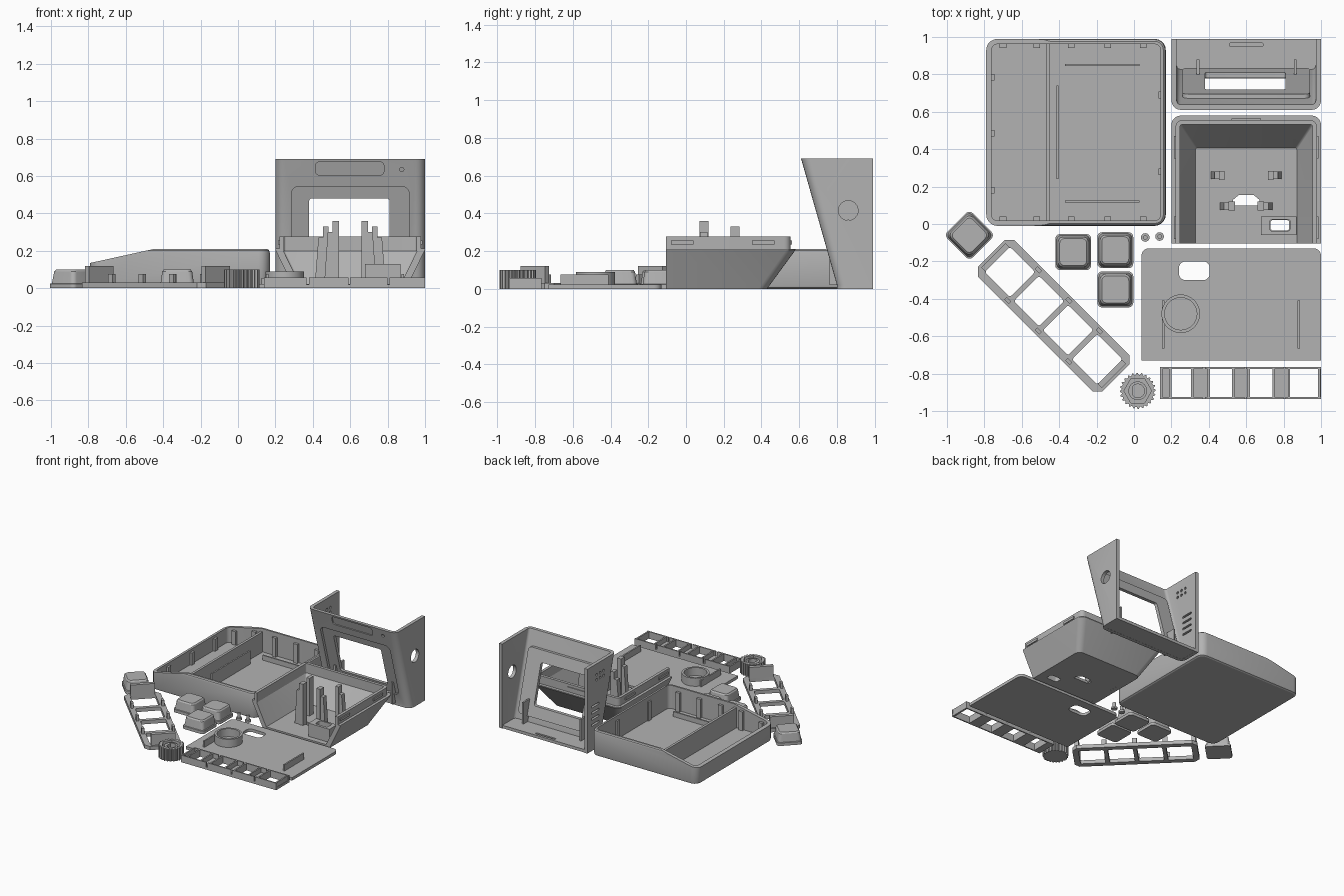
import bpy, bmesh
from math import sin, cos, pi, radians

cube = bpy.data.objects.get("Cube")
if cube:
    bpy.data.objects.remove(cube, do_unlink=True)

grey = bpy.data.materials.new("plain_grey")
grey.use_nodes = True
grey.diffuse_color = (0.45, 0.45, 0.45, 1)
grey.node_tree.nodes["Principled BSDF"].inputs["Base Color"].default_value = (0.45, 0.45, 0.45, 1)


# ---- helpers ----
def rr(x0, y0, x1, y1, r, n=5):
    """Rounded rectangle; r is one radius or four, from the low corner round."""
    rs = r if isinstance(r, tuple) else (r,) * 4
    pts = []
    for k, (x, y, sx, sy) in enumerate(((x0, y0, 1, 1), (x1, y0, -1, 1), (x1, y1, -1, -1), (x0, y1, 1, -1))):
        q = rs[k]
        for i in range(n + 1 if q else 1):
            a = pi + k * pi / 2 + i / n * pi / 2
            pts.append((x + sx * q + q * cos(a), y + sy * q + q * sin(a)) if q else (x, y))
    return pts


def circle(cx, cy, r, n=32):
    return [(cx + r * cos(2 * pi * i / n), cy + r * sin(2 * pi * i / n)) for i in range(n)]


def channel(x0, x1, y_open, y_end, t, r):
    """U outline with rounded corners at y_end and square ends at y_open."""
    s = 1 if y_end > y_open else -1

    def path(a, b, end, q):
        p = [(a, y_open)]
        p += [(a + q - q * cos(i * pi / 10), end + s * (q * sin(i * pi / 10) - q)) for i in range(6)]
        p += [(b - q + q * sin(i * pi / 10), end + s * (q * cos(i * pi / 10) - q)) for i in range(6)]
        return p + [(b, y_open)]
    return path(x0, x1, y_end, r) + path(x0 + t, x1 - t, y_end - s * t, max(r - t, 0.01))[::-1]


def at(pts, z):
    return [(x, y, z) for x, y in pts]


def solid(name, rings):
    """Skin a stack of matching rings and close both ends."""
    bm = bmesh.new()
    vs = [[bm.verts.new(p) for p in ring] for ring in rings]
    n = len(vs[0])
    for a, b in zip(vs, vs[1:]):
        for i in range(n):
            bm.faces.new((a[i], a[(i + 1) % n], b[(i + 1) % n], b[i]))
    bm.faces.new(vs[0])
    bm.faces.new(vs[-1])
    bmesh.ops.recalc_face_normals(bm, faces=bm.faces)
    mesh = bpy.data.meshes.new(name)
    bm.to_mesh(mesh)
    bm.free()
    mesh.materials.append(grey)
    ob = bpy.data.objects.new(name, mesh)
    bpy.context.collection.objects.link(ob)
    return ob


def prism(name, pts, z0, z1):
    return solid(name, [at(pts, z0), at(pts, z1)])


def box(name, x0, x1, y0, y1, z0, z1):
    return prism(name, rr(x0, y0, x1, y1, 0), z0, z1)


def cut(ob, *cutters):
    bpy.context.view_layer.objects.active = ob
    for c in cutters:
        c.hide_render = True
        m = ob.modifiers.new("cut", "BOOLEAN")
        m.operation, m.solver, m.object = "DIFFERENCE", "EXACT", c
        bpy.ops.object.modifier_apply(modifier=m.name)
        bpy.data.objects.remove(c, do_unlink=True)


# ---- large tray with sloping rim, divider and ribs ----
def tray_ring(d, z):
    return at(rr(-0.79 + d, -0.01 + d, 0.17 - d, 0.99 - d, 0.06 - d), z)


tray = solid("tray", [tray_ring(0.015, 0), tray_ring(0.004, 0.006), tray_ring(0, 0.018), tray_ring(0, 0.19),
                      tray_ring(0.004, 0.203), tray_ring(0.013, 0.21), tray_ring(0.028, 0.21), tray_ring(0.028, 0.02)])
wedge = [(-0.85, 0.122), (-0.45, 0.21), (-0.45, 0.3), (-0.85, 0.3)]
cut(tray, solid("slope_cutter", [[(x, y, z) for x, z in wedge] for y in (-0.1, 1.1)]))
box("tray_divider", -0.47, -0.45, 0.01, 0.97, 0.015, 0.185)
box("tray_short_wall", -0.415, -0.403, 0.24, 0.74, 0.015, 0.13)
for y in (0.12, 0.85):
    box("tray_floor_rib", -0.37, 0.03, y - 0.006, y + 0.006, 0.015, 0.06)
for x in (-0.7, -0.52, -0.335, -0.14, 0.05):
    top = 0.13 if x < -0.6 else 0.175
    for y in (0.027, 0.953):
        box("tray_post", x - 0.018, x + 0.018, y - 0.012, y + 0.012, 0.015, top)
for y in (0.18, 0.485, 0.785):
    box("tray_post", -0.77, -0.745, y - 0.018, y + 0.018, 0.015, 0.12)
for y in (0.28, 0.69):
    box("tray_post", 0.13, 0.15, y - 0.018, y + 0.018, 0.015, 0.175)


# ---- upright housing with leaning front panel ----
def lean(z):
    return 0.61 + 0.19 * (0.69 - z) / 0.67 if z > 0.02 else 0.8


def leaning(name, pts, d0, d1):
    """Extrude an x-z outline between two depths from the leaning panel."""
    return solid(name, [[(x, 0.61 + 0.19 * (0.69 - z) / 0.67 + d, z) for x, z in pts] for d in (d0, d1)])


def across(name, pts, x0, x1):
    return solid(name, [[(x, y, z) for y, z in pts] for x in (x0, x1)])


housing = solid("housing", [at(channel(0.2, 1, 0.99, lean(z), 0.028, 0.05), z) for z in (0, 0.02, 0.69)])
cut(housing,
    leaning("window_cutter", rr(0.285, 0.1, 0.915, 0.545, 0.04), -0.05, 0.06),
    leaning("slot_cutter", rr(0.415, 0.605, 0.78, 0.675, 0.02), -0.05, 0.01),
    leaning("pinhole_cutter", circle(0.875, 0.635, 0.012, 12), -0.05, 0.015),
    across("side_hole_cutter", circle(0.86, 0.415, 0.052), 0.9, 1.1))
for i in range(4):
    z = 0.2 + i * 0.05
    cut(housing, across("vent_cutter", rr(0.84, z, 0.94, z + 0.016, 0.005), 0.1, 0.3))
for i in range(3):
    for z in (0.56, 0.6):
        cut(housing, across("vent_dot_cutter", circle(0.78 + i * 0.045, z, 0.011, 10), 0.1, 0.3))
frame = leaning("window_frame", rr(0.26, 0.075, 0.94, 0.57, 0.03), 0.022, 0.05)
cut(frame, leaning("opening_cutter", rr(0.38, 0.16, 0.81, 0.48, 0.015), -0.02, 0.1))
floor = prism("housing_floor", rr(0.203, 0.803, 0.997, 0.988, (0.045, 0.045, 0, 0)), 0.001, 0.025)
cut(floor, prism("floor_slot_cutter", rr(0.51, 0.95, 0.69, 0.968, 0.006), 0.015, 0.1))
for x in (0.335, 0.855):
    box("housing_fin", x, x + 0.014, 0.76, 0.88, 0.02, 0.2)

# ---- tapered back shell with open front ----
solid("back_shell", [at(channel(0.3, 0.9, -0.105, 0.43, 0.04, 0.045), 0),
                     at(channel(0.2, 1, -0.105, 0.58, 0.04, 0.05), 0.205),
                     at(channel(0.2, 1, -0.105, 0.58, 0.04, 0.05), 0.212)])
prism("shell_lip", channel(0.222, 0.978, -0.105, 0.555, 0.024, 0.035), 0.2, 0.277)
shell_floor = prism("shell_floor", rr(0.305, -0.104, 0.895, 0.428, (0, 0, 0.04, 0.04)), 0.0005, 0.022)
cut(shell_floor,
    prism("wire_hole_cutter", [(0.53, 0.1), (0.67, 0.1), (0.67, 0.13), (0.64, 0.155), (0.56, 0.155), (0.53, 0.13)], -1, 1),
    prism("socket_cutter", rr(0.73, -0.035, 0.83, 0.022, 0.015), -1, 1))
socket = box("socket_frame", 0.68, 0.87, -0.06, 0.04, 0.01, 0.13)
cut(socket, prism("socket_cutter", rr(0.725, -0.038, 0.835, 0.025, 0.015), -1, 1))
for x0 in (0.214, 0.976):
    for y in (-0.08, 0.35):
        box("lip_tab", x0, x0 + 0.01, y, y + 0.12, 0.235, 0.255)
box("lip_tab", 0.52, 0.68, 0.553, 0.563, 0.235, 0.255)
# gripping posts, mirrored about the middle of the shell
for s in (1, -1):
    for dx, y, top, w in ((0.145, 0.26, 0.33, 0.028), (0.095, 0.095, 0.36, 0.035)):
        inner, outer = 0.6 + s * (dx - w), 0.6 + s * dx
        box("post", min(inner, outer), max(inner, outer), y - 0.024, y + 0.024, 0.01, top)
        foot = [(outer, 0.01), (0.6 + s * (dx + 0.045), 0.01), (0.6 + s * (dx + 0.025), top - 0.06), (outer, top - 0.06)]
        solid("post_brace", [[(x, y + d, z) for x, z in foot] for d in (-0.02, 0.02)])

# ---- flat base plate with ring ----
plate = prism("base_plate", rr(0.04, -0.73, 1, -0.13, (0, 0, 0.04, 0.04)), 0, 0.024)
cut(plate, prism("plate_hole_cutter", rr(0.24, -0.3, 0.405, -0.2, 0.035), -1, 1))
ring = prism("plate_ring", circle(0.25, -0.48, 0.103, 40), 0.01, 0.09)
cut(ring, prism("ring_cutter", circle(0.25, -0.48, 0.086, 40), 0.024, 1))
for x in (0.15, 0.875):
    box("plate_rib", x, x + 0.012, -0.665, -0.41, 0.01, 0.075)

# ---- key caps ----
for x, y, turn in ((-0.88, -0.06, 45), (-0.325, -0.15, 0), (-0.1, -0.14, 0), (-0.1, -0.35, 0)):
    cap = solid("key_cap", [at(rr(-h, -h, h, h, 0.025), z) for h, z in
                            ((0.096, 0), (0.096, 0.024), (0.089, 0.026), (0.08, 0.09), (0.072, 0.1))])
    cap.location = (x, y, 0)
    cap.rotation_euler.z = radians(turn)

# ---- diagonal key frame ----
key_frame = prism("key_frame", rr(-0.47, -0.138, 0.47, 0.138, 0.035, 1), 0, 0.03)
for i in range(4):
    u = -0.33 + i * 0.22
    cut(key_frame, prism("key_hole_cutter", rr(u - 0.095, -0.095, u + 0.095, 0.095, 0.012), -1, 1))
frame_parts = [key_frame]
for u in (-0.44, 0.44):
    frame_parts.append(box("frame_end_wall", u - 0.015, u + 0.015, -0.092, 0.092, 0.02, 0.12))
for u in (-0.23, 0, 0.23):
    for v in (-0.116, 0.116):
        frame_parts.append(box("frame_peg", u - 0.017, u + 0.017, v - 0.01, v + 0.01, 0.02, 0.075))
for ob in frame_parts:
    ob.location = (-0.43, -0.49, 0)
    ob.rotation_euler.z = radians(-45)

# ---- ribbed knob, hollow with a shaft socket ----
gear, hexagon = [], []
for i in range(96):
    a = 2 * pi * i / 96
    r = 0.096 if i % 4 < 2 else 0.086
    gear.append((0.02 + r * cos(a), -0.892 + r * sin(a)))
    r = 0.064 / cos(a % (pi / 3) - pi / 6)
    hexagon.append((0.02 + r * cos(a), -0.892 + r * sin(a)))
solid("knob", [at(gear, 0), at(gear, 0.1), at(hexagon, 0.1), at(hexagon, 0.025)])
shaft = prism("knob_socket", circle(0.02, -0.892, 0.05, 24), 0.02, 0.09)
d_hole = [(max(x, -0.005), y) for x, y in circle(0.02, -0.892, 0.036, 24)]
cut(shaft, prism("shaft_cutter", d_hole, 0.03, 1))

# ---- light divider strip ----
strip = box("divider_strip", 0.14, 1, -0.935, -0.765, 0, 0.02)
for x0, x1 in ((0.2, 0.305), (0.405, 0.525), (0.62, 0.74), (0.835, 0.985)):
    cut(strip, box("strip_cutter", x0, x1, -0.925, -0.775, -1, 1))
    for x in (x0 - 0.012, x1):
        box("strip_cell_wall", x, x + 0.012, -0.93, -0.77, 0.01, 0.058)
for y in (-0.935, -0.775):
    for x0, x1 in ((0.14, 0.365), (0.38, 0.59), (0.6, 0.8), (0.81, 1)):
        box("strip_side_wall", x0, x1, y, y + 0.01, 0.01, 0.058)
box("strip_end_wall", 0.14, 0.152, -0.935, -0.765, 0.01, 0.058)

# ---- two small buttons ----
for x, y in ((0.06, -0.072), (0.137, -0.067)):
    prism("button_flange", circle(x, y, 0.023, 16), 0, 0.015)
    prism("button_stem", circle(x, y, 0.012, 16), 0.01, 0.055)

# ---- shading ----
bpy.ops.object.select_all(action="DESELECT")
for ob in bpy.context.collection.objects:
    if ob.type == "MESH" and grey.name in ob.data.materials:
        ob.select_set(True)
        bpy.context.view_layer.objects.active = ob
bpy.ops.object.shade_smooth_by_angle(angle=radians(25))
